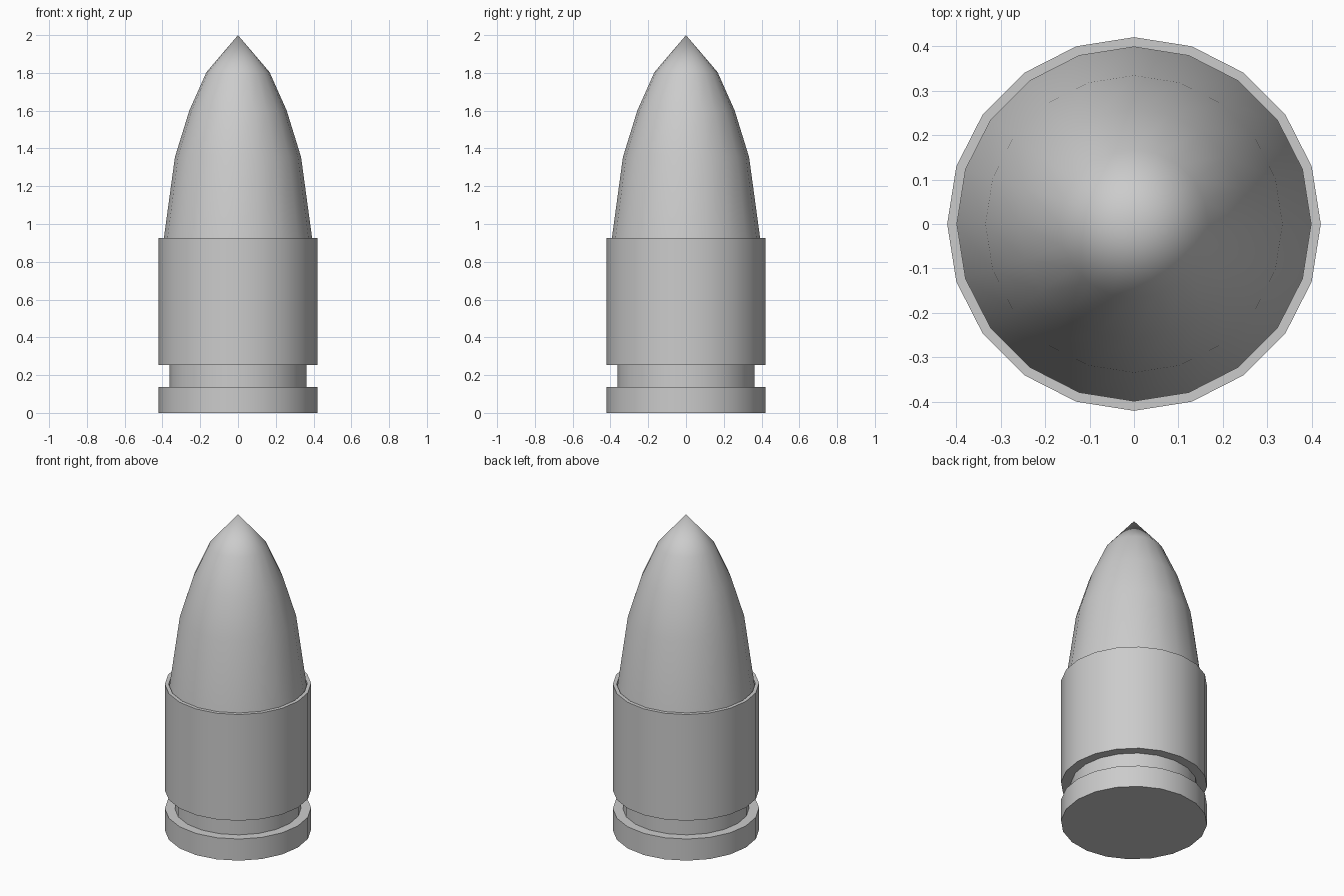
import bpy, bmesh, math

if "Cube" in bpy.data.objects:
    bpy.data.objects.remove(bpy.data.objects["Cube"])

SIDES = 20


def lathe(name, profile):
    """Revolve (radius, z) points around z; radius 0 closes to a pole."""
    bm = bmesh.new()
    rings = []
    for r, z in profile:
        if r == 0:
            rings.append([bm.verts.new((0, 0, z))] * SIDES)
        else:
            rings.append([bm.verts.new((r * math.cos(a), r * math.sin(a), z))
                          for a in (i * math.tau / SIDES for i in range(SIDES))])
    for low, high in zip(rings, rings[1:]):
        for i in range(SIDES):
            j = (i + 1) % SIDES
            corners = list(dict.fromkeys((low[i], low[j], high[j], high[i])))
            bm.faces.new(corners)
    # Cap the flat base
    if profile[0][0] > 0:
        bm.faces.new(rings[0][::-1])
    mesh = bpy.data.meshes.new(name)
    bm.to_mesh(mesh)
    bm.free()
    obj = bpy.data.objects.new(name, mesh)
    bpy.context.collection.objects.link(obj)
    bpy.ops.object.select_all(action='DESELECT')
    obj.select_set(True)
    bpy.context.view_layer.objects.active = obj
    bpy.ops.object.shade_smooth_by_angle(angle=math.radians(30))
    return obj


# Cartridge case: base flange, extractor groove, body and thin mouth rim
lathe("case", [(0.42, 0), (0.42, 0.137), (0.363, 0.137), (0.363, 0.253),
               (0.42, 0.253), (0.42, 0.926), (0.398, 0.926), (0.398, 0.885)])

# Pointed projectile seated in the mouth
lathe("projectile", [(0.398, 0.885), (0.334, 1.354), (0.258, 1.6),
                     (0.167, 1.804), (0, 2.0)])
for o in bpy.data.objects:
    if o.name == "projectile":
        # The seat is hidden in the case, so its base stays closed
        o.parent = bpy.data.objects["case"]
